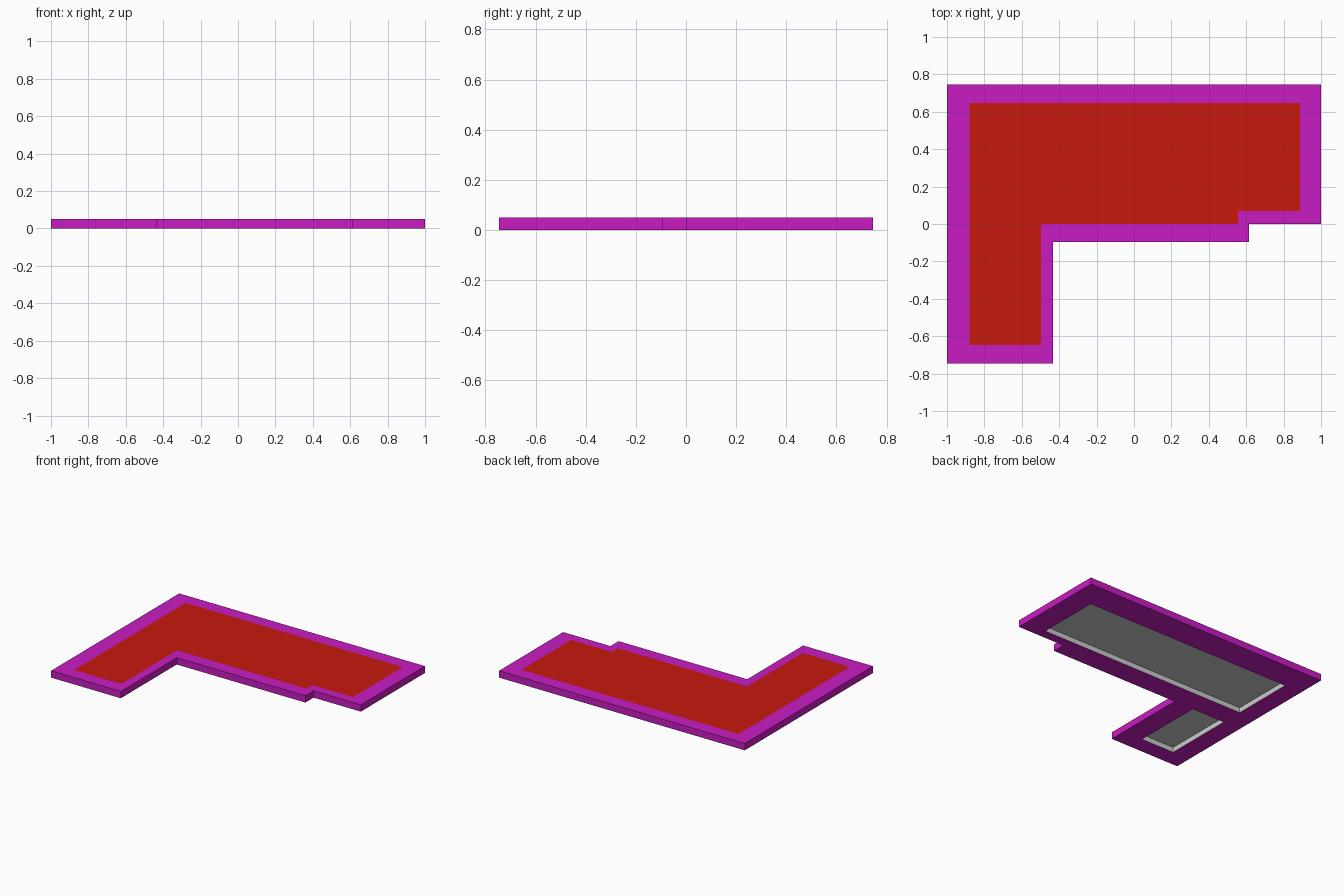
import bpy, bmesh

if "Cube" in bpy.data.objects:
    bpy.data.objects.remove(bpy.data.objects["Cube"])

TOP = 0.05          # slab height
CEILING = 0.037     # ceiling of the underside recesses

# Counter-clockwise outlines seen from above
OUTER = [(-1, 0.745), (-1, -0.745), (-0.432, -0.745), (-0.432, -0.095),
         (0.615, -0.095), (0.615, 0), (1, 0), (1, 0.745)]
PANEL = [(-0.88, 0.647), (-0.88, -0.647), (-0.497, -0.647), (-0.497, 0),
         (0.555, 0), (0.555, 0.07), (0.887, 0.07), (0.887, 0.647)]


def rect(x0, x1, y0, y1):
    return [(x0, y0), (x1, y0), (x1, y1), (x0, y1)]


LONG_RECESS = rect(-0.86, 0.83, 0.07, 0.54)
SHORT_RECESS = rect(-0.86, -0.59, -0.62, -0.095)


def fill(bm, loops, z, up):
    """Flat surface bounded by the first loop, with the others as holes."""
    edges = []
    for loop in loops:
        vs = [bm.verts.new((x, y, z)) for x, y in loop]
        edges += [bm.edges.new((vs[i - 1], vs[i])) for i in range(len(vs))]
    result = bmesh.ops.triangle_fill(bm, edges=edges, use_beauty=True,
                                     use_dissolve=False, normal=(0, 0, up))
    for f in [g for g in result["geom"] if isinstance(g, bmesh.types.BMFace)]:
        f.normal_update()
        if f.normal.z * up < 0:
            f.normal_flip()


def walls(bm, loop, z0, z1):
    """Vertical walls along a loop; counter-clockwise loops face outward."""
    for a, b in zip(loop, loop[1:] + loop[:1]):
        bm.faces.new([bm.verts.new(p) for p in
                      ((*a, z0), (*b, z0), (*b, z1), (*a, z1))])


def finish(name, bm, colour=None):
    bmesh.ops.remove_doubles(bm, verts=bm.verts[:], dist=1e-5)
    mesh = bpy.data.meshes.new(name)
    bm.to_mesh(mesh)
    bm.free()
    if colour:
        mat = bpy.data.materials.new(name + "_colour")
        mat.diffuse_color = colour
        mat.use_nodes = True
        mat.node_tree.nodes["Principled BSDF"].inputs["Base Color"].default_value = mat.diffuse_color
        mesh.materials.append(mat)
    bpy.context.collection.objects.link(bpy.data.objects.new(name, mesh))


# Magenta slab: border on top, sides, underside with two openings
bm = bmesh.new()
fill(bm, [OUTER, PANEL], TOP, 1)
walls(bm, OUTER, 0, TOP)
fill(bm, [OUTER, LONG_RECESS, SHORT_RECESS], 0, -1)
finish("roof_border", bm, (0.58, 0.012, 0.54, 1))

# Red panel flush with the border
bm = bmesh.new()
fill(bm, [PANEL], TOP, 1)
finish("roof_panel", bm, (0.58, 0.01, 0.004, 1))

# Grey recesses in the underside
for name, outline in (("long_recess", LONG_RECESS), ("short_recess", SHORT_RECESS)):
    bm = bmesh.new()
    walls(bm, outline[::-1], 0, CEILING)
    fill(bm, [outline], CEILING, -1)
    finish(name, bm)
